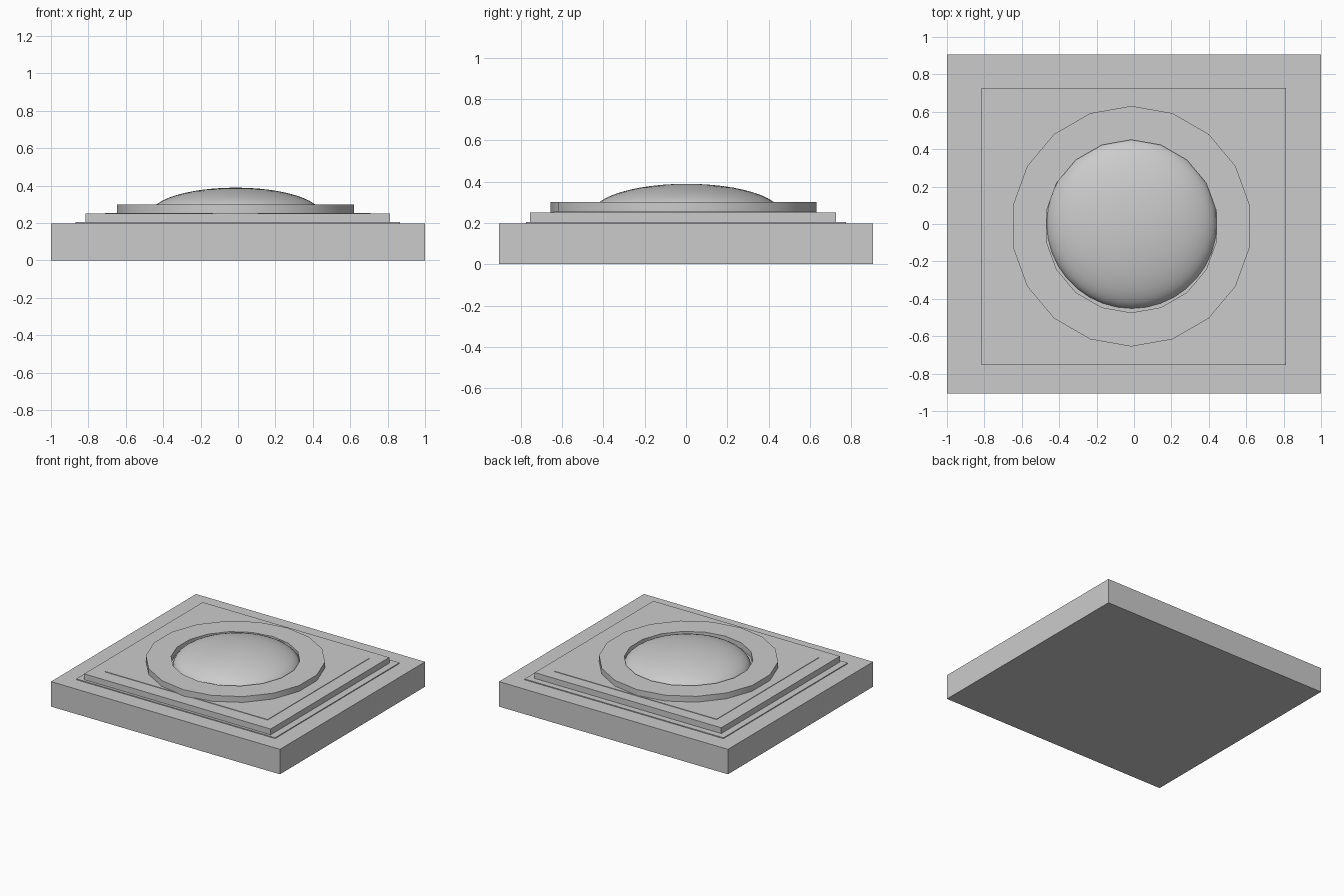
import bpy, bmesh, math

if "Cube" in bpy.data.objects:
    bpy.data.objects.remove(bpy.data.objects["Cube"])


def finish(name, bm, smooth=False):
    bmesh.ops.recalc_face_normals(bm, faces=bm.faces)
    mesh = bpy.data.meshes.new(name)
    bm.to_mesh(mesh)
    bm.free()
    obj = bpy.data.objects.new(name, mesh)
    bpy.context.collection.objects.link(obj)
    if smooth:
        bpy.ops.object.select_all(action='DESELECT')
        obj.select_set(True)
        bpy.context.view_layer.objects.active = obj
        bpy.ops.object.shade_smooth_by_angle(angle=math.radians(35))
    return obj


def plate(name, x0, x1, y0, y1, z0, z1):
    bm = bmesh.new()
    bmesh.ops.create_cube(bm, size=1)
    for v in bm.verts:
        v.co = (x1 if v.co.x > 0 else x0,
                y1 if v.co.y > 0 else y0,
                z1 if v.co.z > 0 else z0)
    return finish(name, bm)


def ring(name, cx, cy, r_in, r_out, z0, z1, sides):
    bm = bmesh.new()
    profile = [(r_in, z0), (r_out, z0), (r_out, z1), (r_in, z1)]
    loops = []
    for i in range(sides):
        a = math.pi / 2 + math.tau * i / sides
        loops.append([bm.verts.new((cx + r * math.cos(a), cy + r * math.sin(a), z))
                      for r, z in profile])
    for i in range(sides):
        a, b = loops[i], loops[(i + 1) % sides]
        for k in range(4):
            n = (k + 1) % 4
            bm.faces.new((a[k], b[k], b[n], a[n]))
    return finish(name, bm, smooth=True)


def dome(name, cx, cy, cz, radius, height):
    bm = bmesh.new()
    bmesh.ops.create_uvsphere(bm, u_segments=36, v_segments=24, radius=1)
    for v in bm.verts:
        v.co = (cx + v.co.x * radius, cy + v.co.y * radius, cz + v.co.z * height)
    return finish(name, bm, smooth=True)


# Stepped rectangular base
plate("base_block", -1, 1, -0.905, 0.905, 0, 0.197)
plate("thin_border", -0.87, 0.867, -0.775, 0.775, 0.197, 0.204)
plate("raised_plate", -0.816, 0.813, -0.754, 0.726, 0.204, 0.25)
plate("inner_panel", -0.71, 0.708, -0.642, 0.632, 0.25, 0.254)

# Round bezel with the domed button inside
ring("button_ring", -0.014, -0.012, 0.462, 0.643, 0.25, 0.30, 18)
dome("button_dome", -0.012, 0.003, 0.247, 0.456, 0.142)
